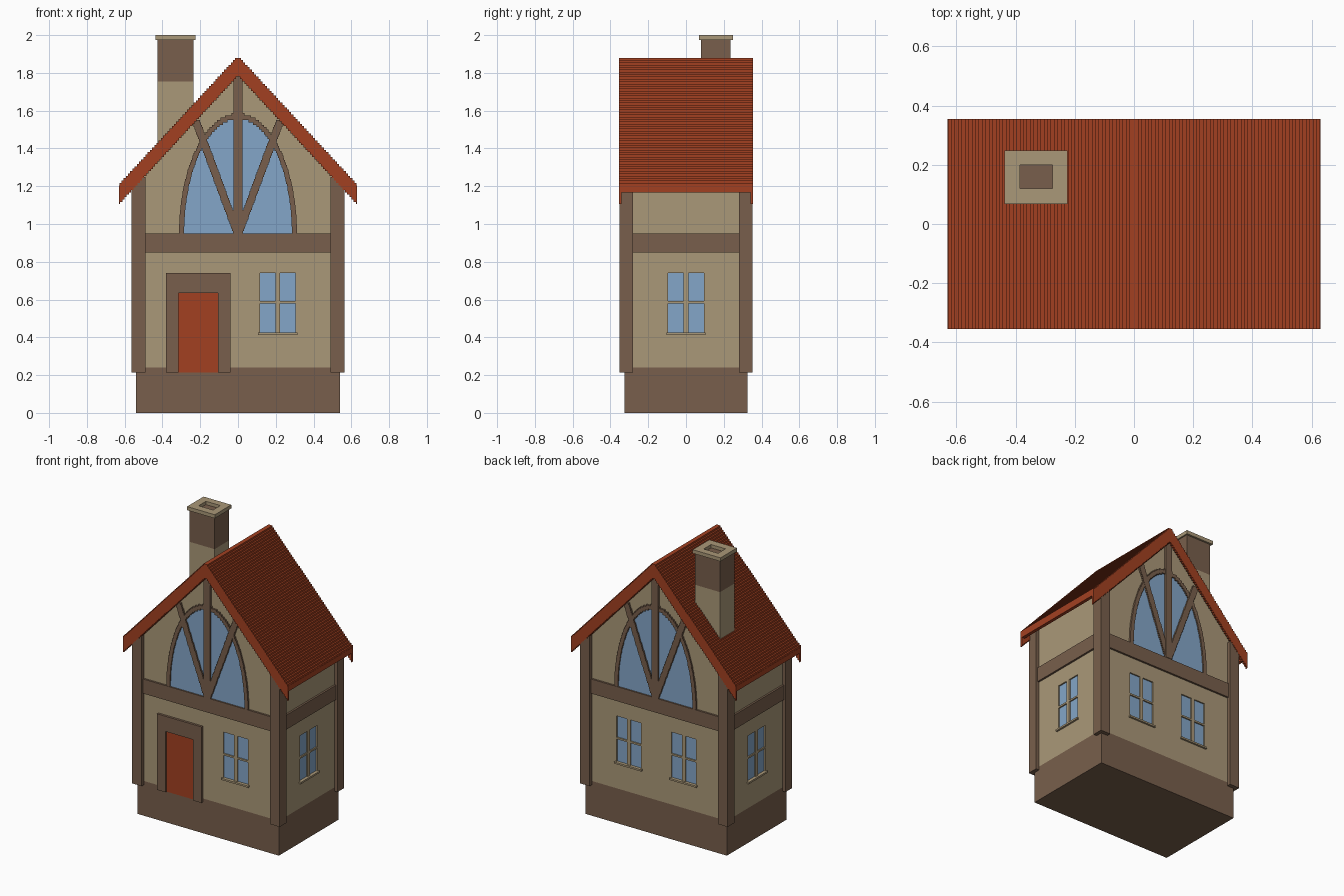
import bpy, bmesh, math

cube = bpy.data.objects.get("Cube")
if cube:
    bpy.data.objects.remove(cube, do_unlink=True)

STEP = 0.0125      # height of one stair step in the blocky outlines
SLOPE = 1.08       # rise of the roof per unit of width


def material(name, rgb):
    lin = [((c / 255 + 0.055) / 1.055) ** 2.4 for c in rgb] + [1]
    mat = bpy.data.materials.new(name)
    mat.use_nodes = True
    mat.diffuse_color = lin
    mat.node_tree.nodes["Principled BSDF"].inputs["Base Color"].default_value = lin
    return mat


plaster = material("cream plaster", (170, 152, 120))
timber = material("brown timber", (120, 95, 76))
tile = material("red tile", (162, 64, 33))
glass = material("blue glass", (132, 166, 200))


def finish(name, bm, mat):
    bmesh.ops.recalc_face_normals(bm, faces=bm.faces)
    mesh = bpy.data.meshes.new(name)
    bm.to_mesh(mesh)
    bm.free()
    mesh.materials.append(mat)
    obj = bpy.data.objects.new(name, mesh)
    bpy.context.collection.objects.link(obj)
    return obj


def prism(bm, outline, y0, y1):
    """Extrude an x-z outline from y0 to y1."""
    face = bm.faces.new([bm.verts.new((x, y0, z)) for x, z in outline])
    new = bmesh.ops.extrude_face_region(bm, geom=[face], use_keep_orig=True)["geom"]
    verts = [v for v in new if isinstance(v, bmesh.types.BMVert)]
    bmesh.ops.translate(bm, verts=verts, vec=(0, y1 - y0, 0))


def boxes(name, mat, *ranges):
    """Boxes given as x0, x1, y0, y1, z0, z1."""
    bm = bmesh.new()
    for x0, x1, y0, y1, z0, z1 in ranges:
        prism(bm, [(x0, z0), (x1, z0), (x1, z1), (x0, z1)], y0, y1)
    return finish(name, bm, mat)


def stepped(name, mat, inner, outer, z0, z1, y0, y1, ends=(-1, 1)):
    """Stair-stepped band between two half-width curves, mirrored in x and y."""
    rows = round((z1 - z0) / STEP)
    right, left = [], []
    for i in range(rows):
        low, high = z0 + i * STEP, z0 + (i + 1) * STEP
        mid = (low + high) / 2
        right += [(outer(mid), low), (outer(mid), high)]
        left += [(inner(mid), low), (inner(mid), high)]
    bm = bmesh.new()
    for sx in (-1, 1):
        for sy in ends:
            prism(bm, [(sx * x, z) for x, z in right + left[::-1]], sy * y0, sy * y1)
    return finish(name, bm, mat)


def slope_line(peak, limit=0.63):
    return lambda z: min(limit, max(0, (peak - z) / SLOPE))


def arch_line(width, height):
    return lambda z: width * math.sqrt(max(0, 1 - ((z - 0.95) / height) ** 2))


# Base and gabled walls
boxes("stone_base", timber, (-0.54, 0.54, -0.325, 0.325, 0, 0.24))
bm = bmesh.new()
prism(bm, [(-0.54, 0.24), (0.54, 0.24), (0.54, 1.265), (0, 1.85), (-0.54, 1.265)], -0.325, 0.325)
walls = finish("walls", bm, plaster)

# Windows: (wall axis, side, centre along the wall)
windows = [("y", -1, 0.21), ("y", 1, 0.21), ("y", 1, -0.21), ("x", -1, 0), ("x", 1, 0)]


def on_wall(axis, side, a0, a1, d0, d1, z0, z1):
    """Box spanning a0..a1 along a wall, d0..d1 outward from its surface."""
    face = 0.325 if axis == "y" else 0.54
    b0, b1 = sorted((side * (face + d0), side * (face + d1)))
    return (a0, a1, b0, b1, z0, z1) if axis == "y" else (b0, b1, a0, a1, z0, z1)


holes, panes, sills = [], [], []
for axis, side, c in windows:
    for a0, a1 in ((-0.094, -0.012), (0.012, 0.094)):
        for z0, z1 in ((0.425, 0.58), (0.592, 0.74)):
            holes.append(on_wall(axis, side, c + a0, c + a1, -0.012, 0.02, z0, z1))
            panes.append(on_wall(axis, side, c + a0, c + a1, -0.014, -0.009, z0, z1))
    sills.append(on_wall(axis, side, c - 0.104, c + 0.104, -0.005, 0.013, 0.413, 0.425))

cutter = boxes("window_cutter", glass, *holes)
cutter.hide_render = True
cut = walls.modifiers.new("window_recesses", "BOOLEAN")
cut.operation, cut.solver, cut.object = "DIFFERENCE", "EXACT", cutter
bpy.context.view_layer.objects.active = walls
bpy.ops.object.modifier_apply(modifier=cut.name)
bpy.data.objects.remove(cutter, do_unlink=True)
boxes("window_panes", glass, *panes)
boxes("window_sills", plaster, *sills)

# Door and its frame
boxes("door", tile, (-0.32, -0.1, -0.329, -0.31, 0.215, 0.64))
boxes("door_frame", timber,
      (-0.38, -0.315, -0.341, -0.31, 0.215, 0.74),
      (-0.105, -0.04, -0.341, -0.31, 0.215, 0.74),
      (-0.315, -0.105, -0.341, -0.31, 0.635, 0.74))

# Corner posts and the belt beam around the house
boxes("corner_posts", timber, *[
    (*sorted((sx * 0.49, sx * 0.565)), *sorted((sy * 0.28, sy * 0.352)), 0.215, 1.25)
    for sx in (-1, 1) for sy in (-1, 1)])
boxes("belt_beam", timber, (-0.553, 0.553, -0.338, 0.338, 0.85, 0.95))

# Arched gable windows with their timber framing
stepped("gable_glass", glass, lambda z: 0, arch_line(0.297, 0.622), 0.95, 1.5625, 0.32, 0.328)
stepped("gable_arch", timber, arch_line(0.285, 0.605), arch_line(0.312, 0.635),
        0.95, 1.5875, 0.32, 0.337)
stepped("gable_braces", timber,
        lambda z: max(0, (z - 0.97) * 0.37 - 0.012), lambda z: (z - 0.97) * 0.37 + 0.032,
        0.95, 1.55, 0.32, 0.339)
boxes("gable_posts", timber, *[
    (-0.025, 0.025, *sorted((sy * 0.32, sy * 0.341)), 0.95, 1.8) for sy in (-1, 1)])

# Stepped roof and the deeper boards along its gable edges
stepped("roof", tile, slope_line(1.83), slope_line(1.89), 1.1675, 1.88, -0.341, 0.341, ends=(1,))
stepped("gable_boards", tile, slope_line(1.785), slope_line(1.89), 1.105, 1.88, 0.341, 0.355)

# Chimney with a hollow cap
boxes("chimney_lower", plaster, (-0.425, -0.235, 0.08, 0.235, 1.3, 1.755))
boxes("chimney_upper", timber, (-0.425, -0.235, 0.08, 0.235, 1.755, 1.977))
boxes("chimney_cap", plaster,
      (-0.437, -0.385, 0.068, 0.248, 1.975, 2),
      (-0.275, -0.225, 0.068, 0.248, 1.975, 2),
      (-0.385, -0.275, 0.068, 0.12, 1.975, 2),
      (-0.385, -0.275, 0.2, 0.248, 1.975, 2))
